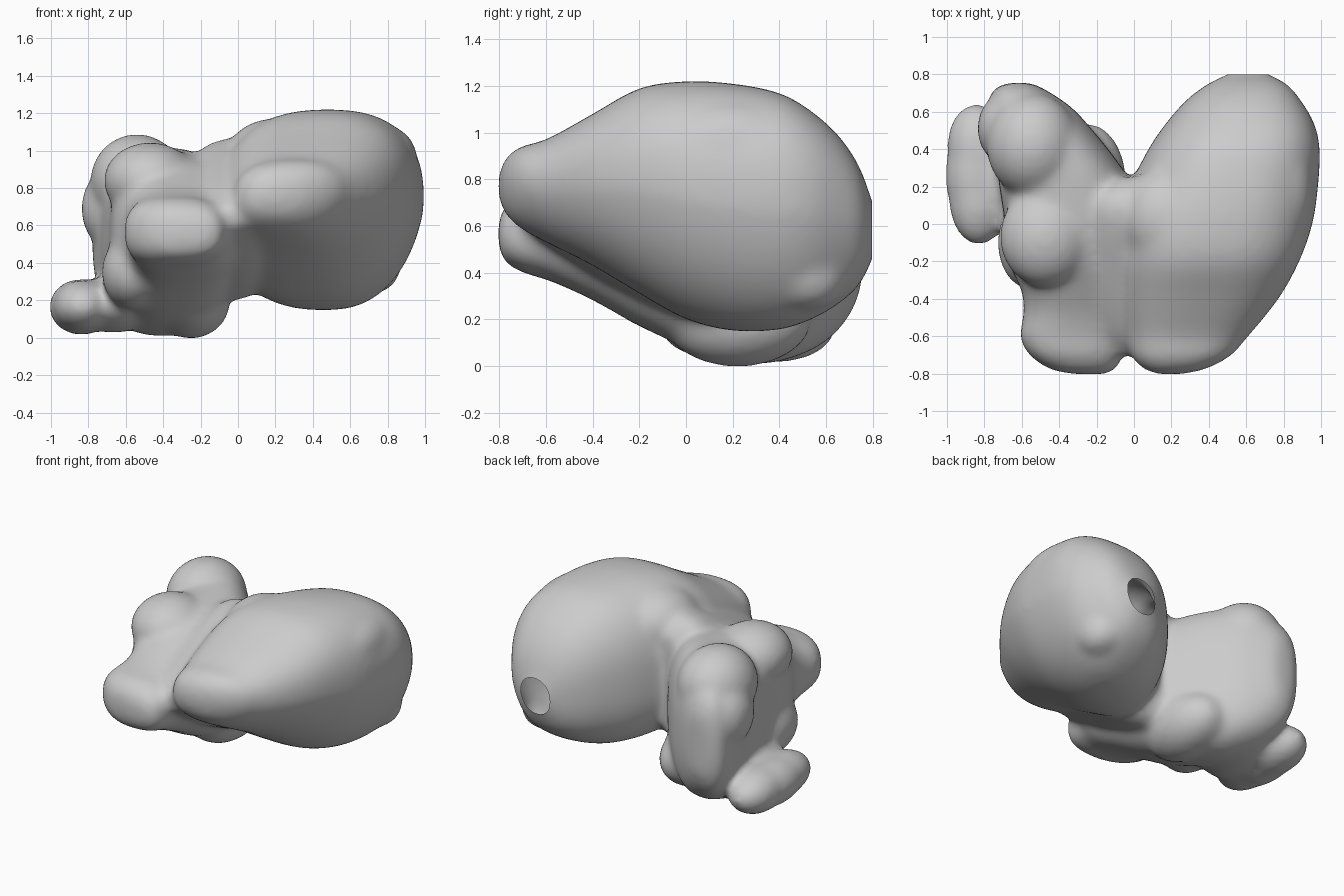
import bpy, bmesh, math
from mathutils import Matrix, Vector

cube = bpy.data.objects.get("Cube")
if cube:
    bpy.data.objects.remove(cube, do_unlink=True)

SIDES = 48
STEPS = 4


def power(v, e):
    return math.copysign(abs(v) ** e, v)


def smooth_stations(stations):
    """Catmull-Rom curve through the stations."""
    pts = [Vector(s) for s in stations]
    pts = [pts[0]] + pts + [pts[-1]]
    out = []
    for a, b, c, d in zip(pts, pts[1:], pts[2:], pts[3:]):
        for k in range(STEPS):
            t = k / STEPS
            out.append(b + (c - a) * t / 2 + (a * 2 - b * 5 + c * 4 - d) * t * t / 2
                       + (b * 3 - a - c * 3 + d) * t ** 3 / 2)
    return out + [pts[-1]]


def loft(bm, stations, n, shear=0, taper=0):
    """Closed body through rounded cross-sections given as y, x0, x1, z0, z1."""
    rings = []
    for y, x0, x1, z0, z1 in smooth_stations(stations):
        ring = []
        for i in range(SIDES):
            a = 2 * math.pi * i / SIDES
            c, s = power(math.cos(a), 2 / n), power(math.sin(a), 2 / n)
            if c > 0 and s < 0:
                c *= 1 + taper * s
            x = (x0 + x1) / 2 + (x1 - x0) / 2 * (c + shear * s)
            ring.append(bm.verts.new((x, y, (z0 + z1) / 2 + (z1 - z0) / 2 * s)))
        rings.append(ring)
    for a, b in zip(rings, rings[1:]):
        for i in range(SIDES):
            j = (i + 1) % SIDES
            bm.faces.new((a[i], a[j], b[j], b[i]))
    bm.faces.new(rings[0][::-1])
    bm.faces.new(rings[-1])


def lump(bm, centre, radii, turn=0):
    """Ellipsoid swelling, turned about z in degrees."""
    m = (Matrix.Translation(centre) @ Matrix.Rotation(math.radians(turn), 4, 'Z')
         @ Matrix.Diagonal((*radii, 1)))
    bmesh.ops.create_uvsphere(bm, u_segments=32, v_segments=20, radius=1, matrix=m)


bm = bmesh.new()

# Large lobe, from rounded nose to blunt back, leaning outward at the top
loft(bm, [
    (-.805, .14, .24, .74, .80), (-.78, .06, .37, .66, .88),
    (-.71, -.01, .51, .59, .94), (-.60, -.04, .61, .53, .97),
    (-.40, -.08, .77, .43, 1.08), (-.20, -.10, .88, .31, 1.19),
    (0, -.10, .95, .20, 1.22), (.20, -.02, .98, .15, 1.21),
    (.40, .08, .99, .155, 1.17), (.54, .175, .96, .20, 1.09),
    (.66, .28, .89, .27, .98), (.745, .39, .82, .35, .85),
    (.80, .50, .72, .46, .70), (.83, .56, .66, .54, .63)], 2.5, .08, .18)

# Low swelling at its outer back, upper outer shoulder, inner shoulder
lump(bm, (.72, .52, .38), (.15, .17, .145))
lump(bm, (.77, .20, .95), (.19, .34, .19))
lump(bm, (.18, .03, .95), (.25, .28, .22))

# Small lobe, lower and slimmer
loft(bm, [
    (-.805, -.29, -.17, .53, .60), (-.78, -.44, -.10, .45, .68),
    (-.70, -.56, -.06, .40, .74), (-.60, -.61, -.04, .37, .76),
    (-.48, -.59, 0, .32, .80), (-.36, -.60, 0, .26, .86),
    (-.20, -.67, 0, .17, .94), (0, -.69, 0, .08, .99),
    (.20, -.72, -.01, .02, 1.01), (.35, -.74, -.10, .01, 1.02),
    (.50, -.77, -.22, .05, 1.01), (.62, -.78, -.33, .12, .95),
    (.71, -.76, -.46, .23, .86), (.755, -.68, -.55, .35, .74)], 2.6)
lump(bm, (-.25, .22, .20), (.21, .32, .205))

# Bridge filling the cleft between the lobes
loft(bm, [
    (-.70, -.11, .07, .60, .70), (-.57, -.20, .15, .50, .80),
    (-.30, -.28, .21, .34, .93), (0, -.32, .24, .21, 1.05),
    (.15, -.28, .18, .21, 1.05), (.25, -.12, .06, .30, .95)], 2.3)

# Upper front, lower front and back swellings of the small lobe
lump(bm, (-.47, -.07, .84), (.25, .27, .205))
lump(bm, (-.56, -.10, .35), (.17, .25, .20))
lump(bm, (-.54, .42, .84), (.25, .28, .25))
lump(bm, (-.67, .51, .69), (.17, .20, .22))

# Foot at the outer base and the root joining it
lump(bm, (-.83, .39, .165), (.17, .255, .15), 6)
lump(bm, (-.84, .26, .165), (.17, .30, .15))
lump(bm, (-.83, .13, .17), (.16, .245, .14))
lump(bm, (-.66, .24, .18), (.20, .30, .155))

mesh = bpy.data.meshes.new("rough_body")
bm.to_mesh(mesh)
bm.free()
rough = bpy.data.objects.new("rough_body", mesh)
bpy.context.collection.objects.link(rough)

# Fuse the parts into one soft skin
remesh = rough.modifiers.new("fuse", 'REMESH')
remesh.mode = 'VOXEL'
remesh.voxel_size = .02
soften = rough.modifiers.new("soften", 'SMOOTH')
soften.factor = .5
soften.iterations = 26
deps = bpy.context.evaluated_depsgraph_get()
skin = bpy.data.meshes.new_from_object(rough.evaluated_get(deps))
bpy.data.objects.remove(rough, do_unlink=True)
skin.name = "two_lobed_body"

# Open the round hole at the back of the large lobe
bm = bmesh.new()
bm.from_mesh(skin)
bmesh.ops.bisect_plane(bm, geom=bm.verts[:] + bm.edges[:] + bm.faces[:],
                       plane_co=(0, .798, 0), plane_no=(0, 1, 0), clear_outer=True)
for f in bm.faces:
    f.smooth = True
bm.to_mesh(skin)
bm.free()

grey = bpy.data.materials.new("light_grey")
grey.use_nodes = True
colour = (.6, .6, .6, 1)
grey.diffuse_color = colour
grey.node_tree.nodes["Principled BSDF"].inputs["Base Color"].default_value = colour
skin.materials.clear()
skin.materials.append(grey)

body = bpy.data.objects.new("two_lobed_body", skin)
bpy.context.collection.objects.link(body)
